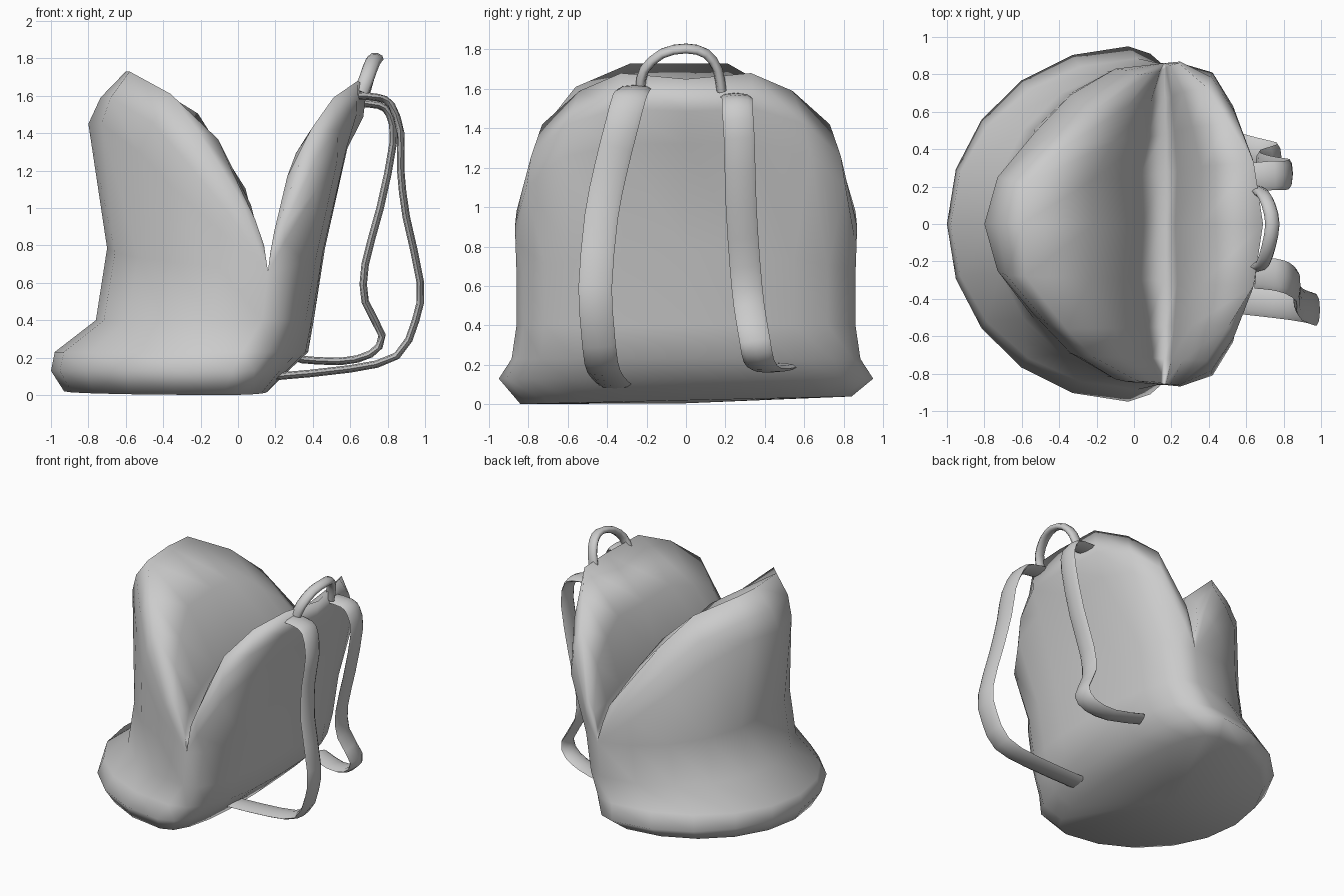
import bpy, bmesh
from math import sin, cos, pi
from mathutils import Vector

if "Cube" in bpy.data.objects:
    bpy.data.objects.remove(bpy.data.objects["Cube"])

GREY = (0.6, 0.6, 0.6, 1)
grey = bpy.data.materials.new("grey fabric")
grey.use_nodes = True
grey.diffuse_color = GREY
grey.node_tree.nodes["Principled BSDF"].inputs["Base Color"].default_value = GREY


def add_grid(bm, rows):
    """Skin a grid of points with quads."""
    grid = [[bm.verts.new(p) for p in row] for row in rows]
    for a, b in zip(grid, grid[1:]):
        for j in range(len(a) - 1):
            bm.faces.new((a[j], a[j + 1], b[j + 1], b[j]))
    return grid


def finish(bm, name):
    bmesh.ops.remove_doubles(bm, verts=bm.verts, dist=0.0005)
    bmesh.ops.recalc_face_normals(bm, faces=bm.faces)
    for f in bm.faces:
        f.smooth = True
    mesh = bpy.data.meshes.new(name)
    bm.to_mesh(mesh)
    bm.free()
    mesh.materials.append(grey)
    obj = bpy.data.objects.new(name, mesh)
    bpy.context.collection.objects.link(obj)
    return obj


# --- bag body: half rings run from the bulging front (-x) to the back panel (+x)
def half_ring(z, front, mid, back, width):
    ring = []
    for i in range(11):
        a = pi * i / 10
        if i <= 5:
            x = mid - (mid - front) * cos(a)
            y = width * sin(a)
        else:
            x = mid + (back - mid) * (-cos(a)) ** 0.8
            y = width * max(sin(a), 0) ** 0.85
        ring.append(Vector((x, y, z)))
    return ring


levels = [(0.02, -0.93, -0.08, 0.16, 0.84), (0.13, -1.0, -0.03, 0.27, 0.95),
          (0.23, -0.98, 0.02, 0.375, 0.885), (0.4, -0.76, 0.13, 0.405, 0.86),
          (0.66, -0.7, 0.16, 0.465, 0.86)]
halves = [half_ring(*level) for level in levels]
for i, p in enumerate(halves[-1]):
    p.z += 0.025 * abs(i - 5)

shoulder = [(-0.8, 0, 1.45), (-0.73, 0.25, 1.45), (-0.53, 0.49, 1.3),
            (-0.34, 0.69, 1.1), (-0.1, 0.83, 0.88), (0.16, 0.86, 0.66),
            (0.25, 0.86, 0.82), (0.42, 0.81, 1.1), (0.53, 0.63, 1.25),
            (0.58, 0.34, 1.32), (0.585, 0, 1.32)]
rim = [(-0.6, 0, 1.73), (-0.58, 0.28, 1.73), (-0.36, 0.56, 1.61),
       (-0.22, 0.71, 1.42), (0.02, 0.84, 1.04), (0.16, 0.86, 0.66),
       (0.24, 0.86, 0.98), (0.39, 0.73, 1.42), (0.51, 0.54, 1.59),
       (0.64, 0.33, 1.68), (0.69, 0, 1.65)]
shoulder = [Vector(p) for p in shoulder]
rim = [Vector(p) for p in rim]

# the left side of the front flap leans inward at its rim
LEAN = [1, 0.75, 0.75, 0.85, 0.95] + [1] * 6
left_rim = [Vector((p.x, p.y * s, p.z)) for p, s in zip(rim, LEAN)]


def rounded(edge):
    """Ring between shoulder and rim, pushed outward to round the top."""
    ring = []
    for i, (a, b) in enumerate(zip(shoulder, edge)):
        p = a.lerp(b, 0.5)
        push = 1 + 0.01 * abs(i - 5)
        ring.append(Vector((p.x * push, p.y * push, p.z)))
    return ring


def full_ring(left, right):
    """Join a left half with the mirrored right half."""
    return left + [Vector((p.x, -p.y, p.z)) for p in reversed(right[:-1])]


rings = [full_ring(h, h) for h in halves + [shoulder]]
rings += [full_ring(rounded(left_rim), rounded(rim)), full_ring(left_rim, rim)]
for p in rings[0]:
    p.z += 0.023 * p.y
rings.insert(0, [Vector((-0.35, 0, 0.005))] * len(rings[0]))

bm = bmesh.new()
add_grid(bm, rings)

# puffy inner faces of the two flaps, meeting in a valley
cap = []
for k in range(-5, 6):
    i = abs(k)
    f, b = [(left_rim if k > 0 else rim)[n].copy() for n in (i, 10 - i)]
    if k < 0:
        f.y, b.y = -f.y, -b.y
    depth = 1 - i / 5
    valley = Vector((0.16, (f.y + b.y) / 2, 0.66 - 0.03 * depth))
    puff = Vector((0.12, 0, 0.16)) * depth
    back_puff = Vector((-0.15, 0, 0.07)) * depth ** 1.3
    cap.append([f, f.lerp(valley, 0.35) + puff, f.lerp(valley, 0.7) + puff * 0.9,
                valley, valley.lerp(b, 0.3) + back_puff * 0.65,
                valley.lerp(b, 0.65) + back_puff, b])
add_grid(bm, cap)
finish(bm, "bag_body")


# --- straps and handle: a soft flat section swept along a smoothed path
def smooth_path(points):
    pts = [Vector(p) for p in points]
    out = [pts[0]]
    for i in range(1, len(pts)):
        p0, p1, p2 = pts[max(i - 2, 0)], pts[i - 1], pts[i]
        p3 = pts[min(i + 1, len(pts) - 1)]
        out += [(p1 + p2) * 0.5625 - (p0 + p3) * 0.0625, p2]
    return out


def ribbon(name, path, side, half_w, half_t):
    pts = smooth_path(path)
    side = Vector(side)
    rows = []
    for i, p in enumerate(pts):
        t = (pts[min(i + 1, len(pts) - 1)] - pts[max(i - 1, 0)]).normalized()
        s = (side - t * side.dot(t)).normalized()
        n = t.cross(s)
        angles = [2 * pi * j / 8 for j in range(9)]
        rows.append([p + s * half_w * cos(a) + n * half_t * sin(a) for a in angles])
    bm = bmesh.new()
    grid = add_grid(bm, rows)
    for end in (grid[0], grid[-1]):
        bm.faces.new(end[:-1])
    obj = finish(bm, name)
    bpy.context.view_layer.objects.active = obj
    obj.select_set(True)
    bpy.ops.object.shade_smooth_by_angle(angle=1.2)
    obj.select_set(False)


right_path = [(0.65, -0.26, 1.6), (0.75, -0.27, 1.59), (0.82, -0.29, 1.55),
              (0.87, -0.33, 1.4), (0.87, -0.38, 1.2), (0.9, -0.43, 0.95),
              (0.975, -0.46, 0.6), (0.95, -0.45, 0.4), (0.85, -0.43, 0.21),
              (0.6, -0.4, 0.14), (0.21, -0.36, 0.1)]
left_path = [(0.64, 0.25, 1.56), (0.75, 0.26, 1.55), (0.81, 0.26, 1.5),
             (0.83, 0.27, 1.35), (0.76, 0.28, 1.0), (0.68, 0.3, 0.7),
             (0.68, 0.32, 0.5), (0.77, 0.35, 0.32), (0.71, 0.37, 0.22),
             (0.55, 0.41, 0.18), (0.34, 0.49, 0.19)]
handle_path = [(0.66, -0.23, 1.62), (0.69, -0.21, 1.7), (0.72, -0.12, 1.78),
               (0.74, 0, 1.805), (0.72, 0.1, 1.78), (0.69, 0.16, 1.7),
               (0.66, 0.18, 1.59)]
ribbon("right_strap", right_path, (0, 1, 0), 0.085, 0.02)
ribbon("left_strap", left_path, (0, 1, 0), 0.078, 0.02)
ribbon("top_handle", handle_path, (1, 0, -0.3), 0.04, 0.025)
